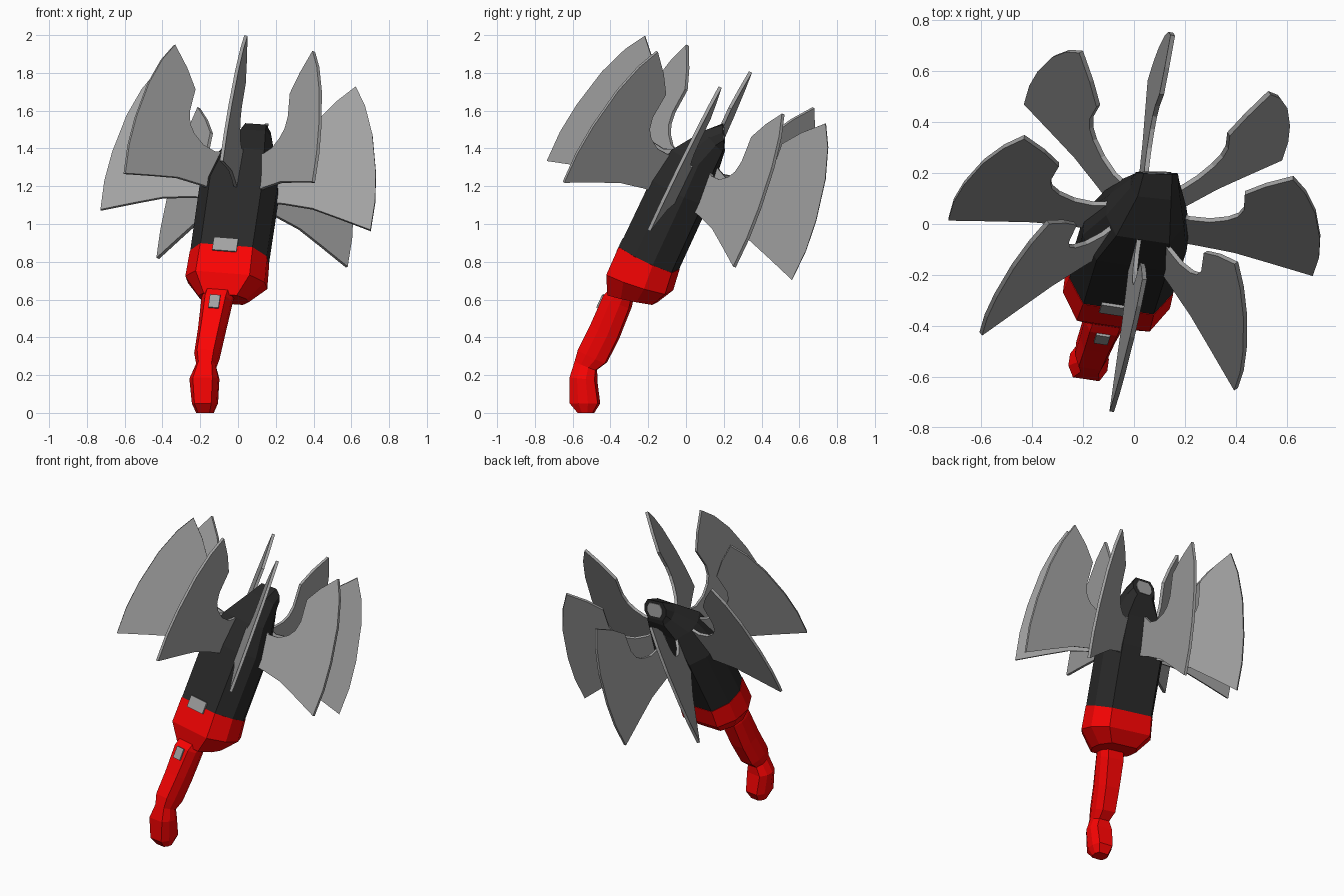
import bpy, bmesh, math
from mathutils import Vector, Matrix

if "Cube" in bpy.data.objects:
    bpy.data.objects.remove(bpy.data.objects["Cube"])

# Tilted main frame: AXIS runs up the body, U to its right, V to its back
AXIS = Vector((.132, .42, .898)).normalized()
U = Vector((.985, -.15, -.075))
U = (U - AXIS * U.dot(AXIS)).normalized()
V = AXIS.cross(U)
BODY = Vector((-.045, -.195, .82))
HUB = Vector((-.043, -.184, .813))
UP = Vector((0, 0, 1))
OCTAGON = [(.68, -1), (1, -.35), (1, .35), (.68, 1), (-.68, 1), (-1, .35), (-1, -.35), (-.68, -1)]


def material(name, color):
    m = bpy.data.materials.new(name)
    m.diffuse_color = color
    m.use_nodes = True
    m.node_tree.nodes["Principled BSDF"].inputs["Base Color"].default_value = m.diffuse_color
    return m


RED = material("red", (.95, .001, .001, 1))
BLACK = material("black", (.022, .022, .022, 1))
STEEL = material("dark_steel", (.36, .36, .36, 1))


def finish(name, bm, mat):
    bmesh.ops.recalc_face_normals(bm, faces=bm.faces)
    me = bpy.data.meshes.new(name)
    bm.to_mesh(me)
    bm.free()
    ob = bpy.data.objects.new(name, me)
    bpy.context.collection.objects.link(ob)
    me.materials.append(mat)
    return ob


def loft(name, rings, mat):
    """Skin octagonal rings given as (centre, half width, half depth, axis)."""
    bm = bmesh.new()
    loops = []
    for c, hw, hd, ax in rings:
        ax = Vector(ax).normalized()
        u = (U - ax * U.dot(ax)).normalized()
        v = ax.cross(u)
        loops.append([bm.verts.new(Vector(c) + u * x * hw + v * y * hd) for x, y in OCTAGON])
    for a, b in zip(loops, loops[1:]):
        for i in range(8):
            j = (i + 1) % 8
            bm.faces.new((a[i], a[j], b[j], b[i]))
    bm.faces.new(loops[0])
    bm.faces.new(loops[-1])
    return finish(name, bm, mat)


def block(name, centre, size):
    bm = bmesh.new()
    bmesh.ops.create_cube(bm, size=1)
    rot = Matrix((U, V, AXIS)).transposed().to_4x4()
    m = Matrix.Translation(centre) @ rot @ Matrix.Diagonal((*size, 1))
    bmesh.ops.transform(bm, matrix=m, verts=bm.verts)
    return finish(name, bm, STEEL)


# Black body, bending back to the nozzle
loft("body", [
    (BODY, .205, .155, AXIS),
    (BODY + AXIS * .40, .207, .152, AXIS),
    ((.048, .05, 1.345), .155, .125, AXIS),
    ((.083, .15, 1.44), .097, .075, (.1, .75, .65)),
    ((.09, .2, 1.47), .082, .06, (.03, 1, .05))], BLACK)
loft("nozzle_plug", [
    ((.09, .19, 1.47), .055, .042, (.03, 1, .05)),
    ((.09, .204, 1.47), .055, .042, (.03, 1, .05))], STEEL)

# Red collar under the body
loft("collar", [
    ((-.078, -.285, .603), .13, .122, (.1, .2, 1)),
    ((-.062, -.245, .69), .213, .165, (.12, .3, .95)),
    (BODY, .207, .157, AXIS)], RED)

# Curved red grip with a knob end
loft("grip", [
    ((-.175, -.53, .0), .045, .04, UP),
    ((-.175, -.535, .05), .066, .075, UP),
    ((-.178, -.543, .18), .077, .067, (0, .1, 1)),
    ((-.168, -.53, .25), .052, .06, (.1, .4, 1)),
    ((-.165, -.495, .30), .065, .08, AXIS),
    ((-.14, -.43, .43), .07, .08, AXIS),
    ((-.112, -.363, .59), .08, .076, AXIS),
    ((-.09, -.32, .67), .08, .05, AXIS)], RED)

# Front plate and trigger button
block("front_plate", (-.066, -.325, .885), (.13, .04, .075))
block("trigger_button", (-.124, -.44, .585), (.055, .036, .075))

# Eight radial blades: outline as (radius, height along the axis)
OUTLINE = [(.10, .35), (.25, .345), (.40, .33), (.55, .285), (.725, .23),
           (.727, .40), (.708, .57), (.66, .79), (.60, .95), (.535, 1.06),
           (.44, .96), (.37, .86), (.385, .72), (.37, .655), (.335, .61),
           (.27, .57), (.19, .56), (.10, .60)]
THICK = .018
for k in range(8):
    # the diagonal blades sit slightly clockwise
    ang = math.radians(45 * k - 4 * (k % 2))
    d = U * math.cos(ang) + V * math.sin(ang)
    side = AXIS.cross(d) * THICK / 2
    bm = bmesh.new()
    pts = [HUB + d * r + AXIS * t for r, t in OUTLINE]
    lo = [bm.verts.new(p - side) for p in pts]
    hi = [bm.verts.new(p + side) for p in pts]
    bm.faces.new(lo)
    bm.faces.new(hi)
    for i in range(len(pts)):
        j = (i + 1) % len(pts)
        bm.faces.new((lo[i], lo[j], hi[j], hi[i]))
    finish(f"blade_{k + 1}", bm, STEEL)
